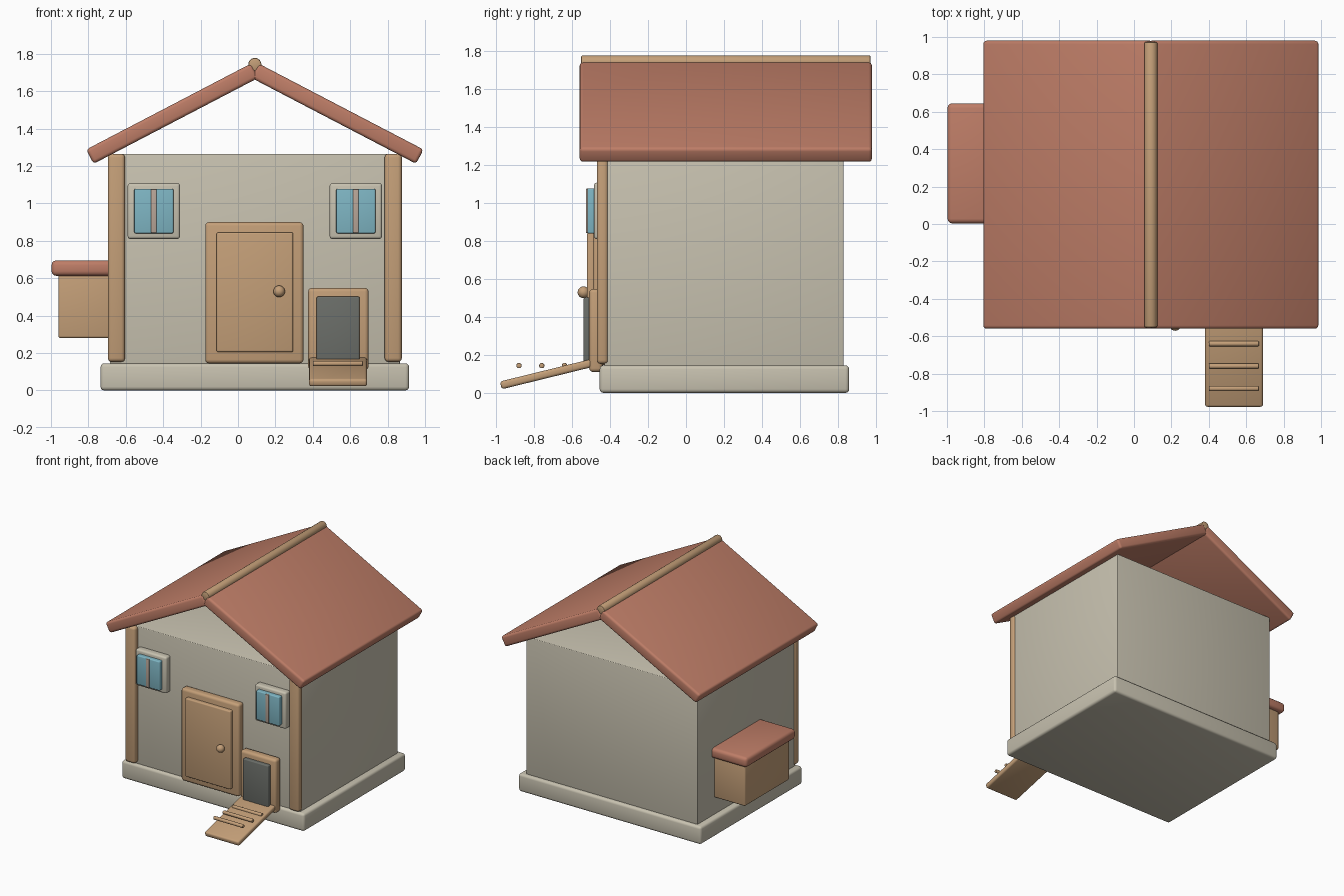
import bpy, bmesh, math
from mathutils import Matrix, Vector

default = bpy.data.objects.get("Cube")
if default:
    bpy.data.objects.remove(default)


def material(name, hex_colour):
    srgb = [int(hex_colour[i:i + 2], 16) / 255 for i in (0, 2, 4)]
    colour = [((c + 0.055) / 1.055) ** 2.4 for c in srgb] + [1]
    mat = bpy.data.materials.new(name)
    mat.use_nodes = True
    mat.diffuse_color = colour
    bsdf = mat.node_tree.nodes["Principled BSDF"]
    bsdf.inputs["Base Color"].default_value = colour
    bsdf.inputs["Roughness"].default_value = 0.8
    return mat


STONE = material("warm grey", "c8c2b0")
WOOD = material("tan wood", "c49f78")
ROOF = material("terracotta", "be7d67")
GLASS = material("window blue", "7fb6c4")
DARK = material("dark opening", "6b6e69")
MULLION = material("dusty beige", "b9a698")


def finish(name, bm, mat):
    mesh = bpy.data.meshes.new(name)
    bm.to_mesh(mesh)
    bm.free()
    mesh.materials.append(mat)
    obj = bpy.data.objects.new(name, mesh)
    bpy.context.collection.objects.link(obj)
    bpy.ops.object.select_all(action='DESELECT')
    obj.select_set(True)
    bpy.context.view_layer.objects.active = obj
    bpy.ops.object.shade_smooth_by_angle(angle=math.radians(40))
    return obj


def box(name, x, y, z, mat, bevel=0.015, tilt=None):
    """Rounded box from (min, max) ranges, optionally tilted about its centre."""
    bm = bmesh.new()
    bmesh.ops.create_cube(bm, size=1)
    bmesh.ops.scale(bm, vec=[r[1] - r[0] for r in (x, y, z)], verts=bm.verts)
    bmesh.ops.bevel(bm, geom=bm.edges[:], offset=bevel, segments=3,
                    profile=0.5, affect='EDGES', clamp_overlap=True)
    centre = Vector([sum(r) / 2 for r in (x, y, z)])
    rotation = Matrix.Rotation(tilt[0], 4, tilt[1]) if tilt else Matrix()
    bm.transform(Matrix.Translation(centre) @ rotation)
    return finish(name, bm, mat)


def rod(name, start, end, radius, mat, bevel=0.005):
    """Round bar with softened ends between two points."""
    a, b = Vector(start), Vector(end)
    bm = bmesh.new()
    bmesh.ops.create_cone(bm, cap_ends=True, segments=24, radius1=radius,
                          radius2=radius, depth=(b - a).length)
    rims = [e for e in bm.edges if any(len(f.verts) > 4 for f in e.link_faces)]
    bmesh.ops.bevel(bm, geom=rims, offset=bevel, segments=2, profile=0.5, affect='EDGES')
    turn = (b - a).to_track_quat('Z', 'Y').to_matrix().to_4x4()
    bm.transform(Matrix.Translation((a + b) / 2) @ turn)
    return finish(name, bm, mat)


MID = 0.09  # centre line of the house

# Foundation and walls
box("foundation", (MID - .825, MID + .825), (-.455, .86), (0, .145), STONE, .02)
box("walls", (MID - .775, MID + .775), (-.43, .83), (.14, 1.265), STONE, .006)

# Roof slabs, ridge and corner posts, one per side
apex, eave = Vector((MID, 0, 1.71)), Vector((MID + .882, 0, 1.25))
slope = math.atan2(apex.z - eave.z, eave.x - apex.x)
length = (eave - apex).length
centre = (apex + eave) / 2
for side, label in ((1, "left"), (-1, "right")):
    cx = MID + side * (centre.x - MID)
    box(label + "_roof_slab", (cx - length / 2, cx + length / 2), (-.56, .98),
        (centre.z - .043, centre.z + .043), ROOF, .018, (side * slope, 'Y'))
    px = MID + side * .74
    box(label + "_corner_post", (px - .046, px + .046), (-.47, -.41), (.153, 1.265), WOOD, .02)

    # Window with frame, pane and mullion
    wx = MID + side * .54
    box(label + "_window_frame", (wx - .14, wx + .14), (-.485, -.42), (.81, 1.108), STONE)
    box(label + "_window_pane", (wx - .105, wx + .105), (-.52, -.47), (.84, 1.078), GLASS, .008)
    box(label + "_window_mullion", (wx - .015, wx + .015), (-.528, -.48), (.842, 1.076), MULLION, .005)
rod("roof_ridge", (MID, -.553, 1.743), (MID, .973, 1.743), .035, WOOD, .008)

# Main door
box("door_frame", (-.175, .35), (-.49, -.42), (.145, .9), WOOD, .02)
box("door_panel", (-.115, .295), (-.522, -.47), (.205, .845), WOOD, .01)
bm = bmesh.new()
bmesh.ops.create_uvsphere(bm, u_segments=24, v_segments=14, radius=.031)
bm.transform(Matrix.Translation((.22, -.54, .53)))
finish("door_knob", bm, WOOD)

# Small animal door
box("hatch_frame", (.375, .698), (-.51, -.44), (.11, .548), WOOD, .02)
box("hatch_opening", (.42, .65), (-.54, -.49), (.14, .502), DARK, .008)

# Ramp with rungs
box("ramp", (.38, .69), (-.983, -.485), (.078, .12), WOOD, .014, (math.radians(13.8), 'X'))
for i in range(3):
    y = -.88 + .12 * i
    rod(f"ramp_rung_{i + 1}", (.4, y, .144), (.668, y, .144), .014, WOOD)

# Nest box on the side
box("nest_box", (-.96, -.66), (.035, .61), (.28, .63), WOOD, .012)
box("nest_box_lid", (-.997, -.66), (.003, .645), (.613, .695), ROOF, .025)
